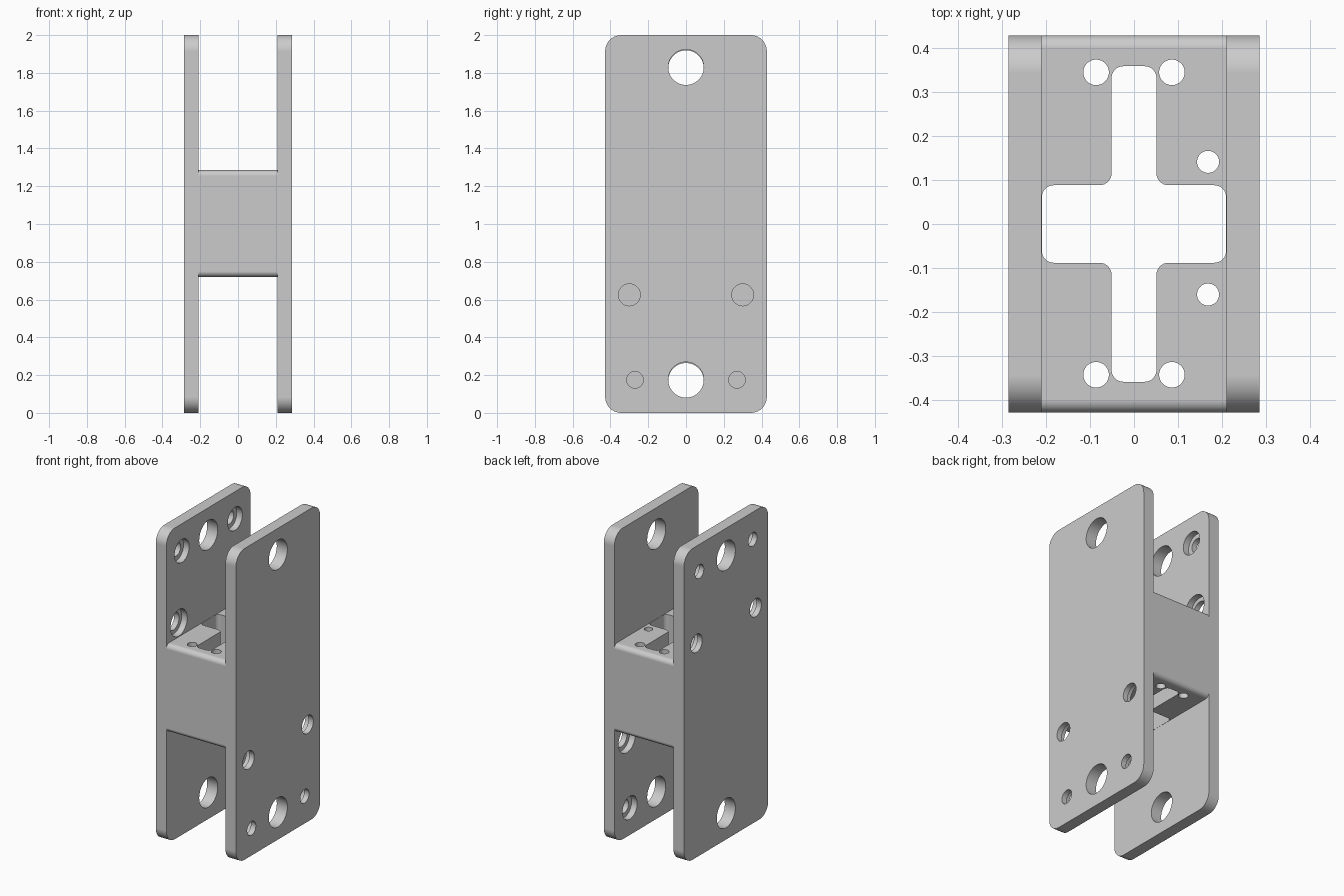
import bpy
import bmesh
from math import pi
from mathutils import Matrix, Vector

if "Cube" in bpy.data.objects:
    bpy.data.objects.remove(bpy.data.objects["Cube"], do_unlink=True)

GREY = (0.6, 0.6, 0.6, 1.0)
metal = bpy.data.materials.new("plain grey metal")
metal.use_nodes = True
metal.diffuse_color = GREY
metal.node_tree.nodes["Principled BSDF"].inputs["Base Color"].default_value = GREY

HALF_X, INNER_X, HALF_Y, HEIGHT = 0.285, 0.21, 0.428, 2.0
BLOCK_LOW, BLOCK_HIGH = 0.72, 1.285


def finish_mesh(bm, name):
    bmesh.ops.recalc_face_normals(bm, faces=bm.faces)
    mesh = bpy.data.meshes.new(name)
    bm.to_mesh(mesh)
    bm.free()
    mesh.materials.append(metal)
    obj = bpy.data.objects.new(name, mesh)
    bpy.context.collection.objects.link(obj)
    return obj


def round_edges(bm, axis, radius, segments=10):
    """Round every edge that runs along the given axis."""
    edges = [e for e in bm.edges
             if abs((e.verts[0].co - e.verts[1].co).normalized()[axis]) > 0.99]
    bmesh.ops.bevel(bm, geom=edges, offset=radius, segments=segments,
                    profile=0.5, affect='EDGES')


def rounded_box(name, low, high, axis, radius):
    low, high = Vector(low), Vector(high)
    bm = bmesh.new()
    bmesh.ops.create_cube(bm, size=1)
    bmesh.ops.scale(bm, vec=high - low, verts=bm.verts)
    bmesh.ops.translate(bm, vec=(low + high) / 2, verts=bm.verts)
    round_edges(bm, axis, radius)
    return finish_mesh(bm, name)


def cylinder(radius, centre, length, along_x=False):
    bm = bmesh.new()
    turn = Matrix.Rotation(pi / 2, 4, 'Y') if along_x else Matrix()
    bmesh.ops.create_cone(bm, cap_ends=True, segments=48, radius1=radius,
                          radius2=radius, depth=length,
                          matrix=Matrix.Translation(centre) @ turn)
    return finish_mesh(bm, "hole_cutter")


def cut(obj, cutter):
    mod = obj.modifiers.new("cut", 'BOOLEAN')
    mod.operation = 'DIFFERENCE'
    mod.solver = 'EXACT'
    mod.object = cutter
    bpy.context.view_layer.objects.active = obj
    bpy.ops.object.modifier_apply(modifier=mod.name)
    bpy.data.objects.remove(cutter, do_unlink=True)


def smooth(obj):
    bpy.ops.object.select_all(action='DESELECT')
    obj.select_set(True)
    bpy.context.view_layer.objects.active = obj
    bpy.ops.object.shade_smooth_by_angle(angle=pi / 6)
    weighted = obj.modifiers.new("even shading", 'WEIGHTED_NORMAL')
    weighted.keep_sharp = True


# Side plate with two large holes and four counterbored screw holes
left_plate = rounded_box("left_plate", (INNER_X, -HALF_Y, 0),
                         (HALF_X, HALF_Y, HEIGHT), 0, 0.085)
mid_x = (INNER_X + HALF_X) / 2
for z in (0.175, 1.83):
    cut(left_plate, cylinder(0.094, (mid_x, 0, z), 0.3, True))
for y, z, hole, bore in ((0.3, 0.625, 0.058, 0.085), (0.27, 0.175, 0.044, 0.074)):
    for side in (-1, 1):
        cut(left_plate, cylinder(hole, (mid_x, side * y, z), 0.3, True))
        cut(left_plate, cylinder(bore, (INNER_X, side * y, z), 0.08, True))

# Opposite plate is the same part turned upside down
right_plate = left_plate.copy()
right_plate.data = left_plate.data.copy()
right_plate.name = right_plate.data.name = "right_plate"
bpy.context.collection.objects.link(right_plate)
middle = Matrix.Translation((0, 0, HEIGHT / 2))
right_plate.data.transform(middle @ Matrix.Rotation(pi, 4, 'Y') @ middle.inverted())

# Centre block with rounded front and back edges
block = rounded_box("centre_block", (-INNER_X, -HALF_Y, BLOCK_LOW),
                    (INNER_X, HALF_Y, BLOCK_HIGH), 0, 0.03)

# Cross-shaped opening through the block
slot_x, slot_y, arm_x, arm_y = 0.051, 0.358, 0.209, 0.088
quarter = [(arm_x, arm_y), (slot_x, arm_y), (slot_x, slot_y)]
outline = (quarter + [(-x, y) for x, y in reversed(quarter)]
           + [(-x, -y) for x, y in quarter]
           + [(x, -y) for x, y in reversed(quarter)])
bm = bmesh.new()
base = bm.faces.new([bm.verts.new((x, y, BLOCK_LOW - 0.1)) for x, y in outline])
raised = bmesh.ops.extrude_face_region(bm, geom=[base])
bmesh.ops.translate(bm, vec=(0, 0, BLOCK_HIGH - BLOCK_LOW + 0.2),
                    verts=[v for v in raised["geom"] if isinstance(v, bmesh.types.BMVert)])
round_edges(bm, 2, 0.027, 8)
cut(block, finish_mesh(bm, "cross_cutter"))

# Vertical holes through the block
holes = [(x, y, 0.029) for x in (-0.086, 0.086) for y in (-0.342, 0.344)]
holes += [(0.168, 0.141, 0.025), (0.168, -0.16, 0.025)]
for x, y, radius in holes:
    cut(block, cylinder(radius, (x, y, 1), 1))

for part in (left_plate, right_plate, block):
    smooth(part)
